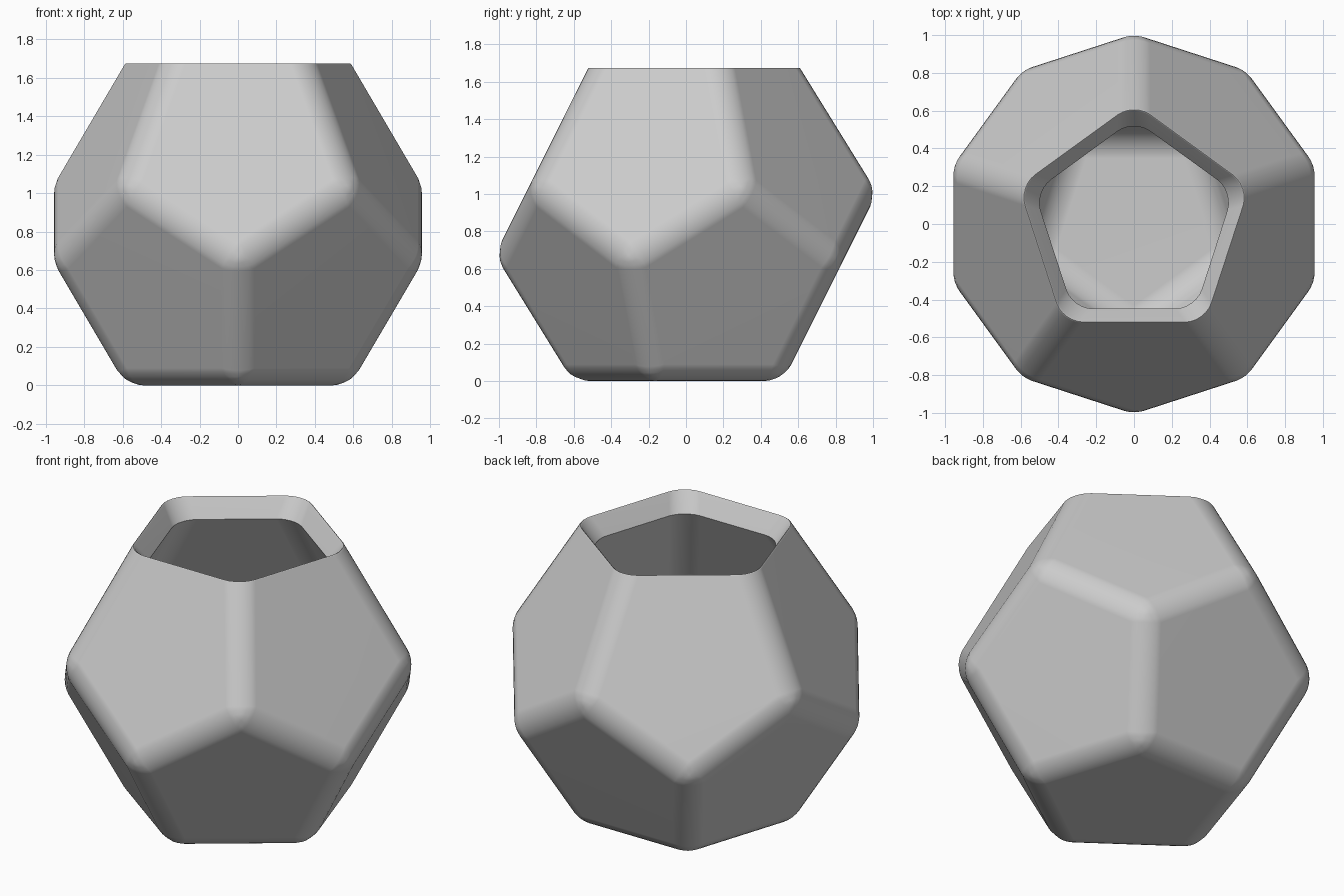
import bpy
import bmesh
from math import cos, sin, radians, sqrt

cube = bpy.data.objects.get("Cube")
if cube:
    bpy.data.objects.remove(cube, do_unlink=True)

PHI = (1 + sqrt(5)) / 2
INRADIUS = 0.84                       # half the height of the pot
WALL = 0.115                          # wall thickness

grey = bpy.data.materials.new("light grey")
grey.use_nodes = True
colour = (0.6, 0.6, 0.6, 1)
grey.diffuse_color = colour
grey.node_tree.nodes["Principled BSDF"].inputs["Base Color"].default_value = colour


def ring(bm, radius, z, turn):
    """Five vertices on a level circle."""
    angles = [radians(90 + turn + 72 * i) for i in range(5)]
    return [bm.verts.new((radius * cos(a), radius * sin(a), z)) for a in angles]


def open_dodecahedron(bm, r):
    """Regular dodecahedron of inradius r without its top; returns the top ring."""
    small = r * 0.7639                # circumradius of a level pentagon
    mid = r * (sqrt(5) - 2)           # height of the middle rings
    top = ring(bm, small, INRADIUS + r, 0)
    upper = ring(bm, small * PHI, INRADIUS + mid, 0)
    lower = ring(bm, small * PHI, INRADIUS - mid, 36)
    base = ring(bm, small, INRADIUS - r, 36)
    for i in range(5):
        j = (i + 1) % 5
        bm.faces.new((top[i], upper[i], lower[i], upper[j], top[j]))
        bm.faces.new((lower[i], base[i], base[j], lower[j], upper[j]))
    bm.faces.new(base[::-1])
    return top


def round_edges(bm, edges, offset, segments):
    bmesh.ops.bevel(bm, geom=edges, offset=offset, offset_type='OFFSET',
                    segments=segments, profile=0.5, affect='EDGES',
                    clamp_overlap=True)


def level_edges(bm, z):
    return [e for e in bm.edges if all(abs(v.co.z - z) < 1e-3 for v in e.verts)]


# Outer shell, cavity and the sloping lip between them
bm = bmesh.new()
rim = open_dodecahedron(bm, INRADIUS)
lip = open_dodecahedron(bm, INRADIUS - WALL)
for i in range(5):
    j = (i + 1) % 5
    bm.faces.new((rim[i], rim[j], lip[j], lip[i]))
bmesh.ops.recalc_face_normals(bm, faces=bm.faces[:])

# Broad rounding everywhere except around the opening, which stays crisp
rim_z, lip_z = 2 * INRADIUS, 2 * INRADIUS - WALL
crisp = set(level_edges(bm, rim_z) + level_edges(bm, lip_z))
round_edges(bm, [e for e in bm.edges if e not in crisp], 0.1, 6)
round_edges(bm, level_edges(bm, rim_z), 0.012, 2)

mesh = bpy.data.meshes.new("planter_pot")
bm.to_mesh(mesh)
bm.free()
mesh.materials.append(grey)
pot = bpy.data.objects.new("planter_pot", mesh)
bpy.context.collection.objects.link(pot)

# Smooth corners with flat-looking panels
bpy.ops.object.select_all(action='DESELECT')
pot.select_set(True)
bpy.context.view_layer.objects.active = pot
bpy.ops.object.shade_smooth_by_angle(angle=radians(40))
normals = pot.modifiers.new("panel_normals", 'WEIGHTED_NORMAL')
normals.keep_sharp = True
